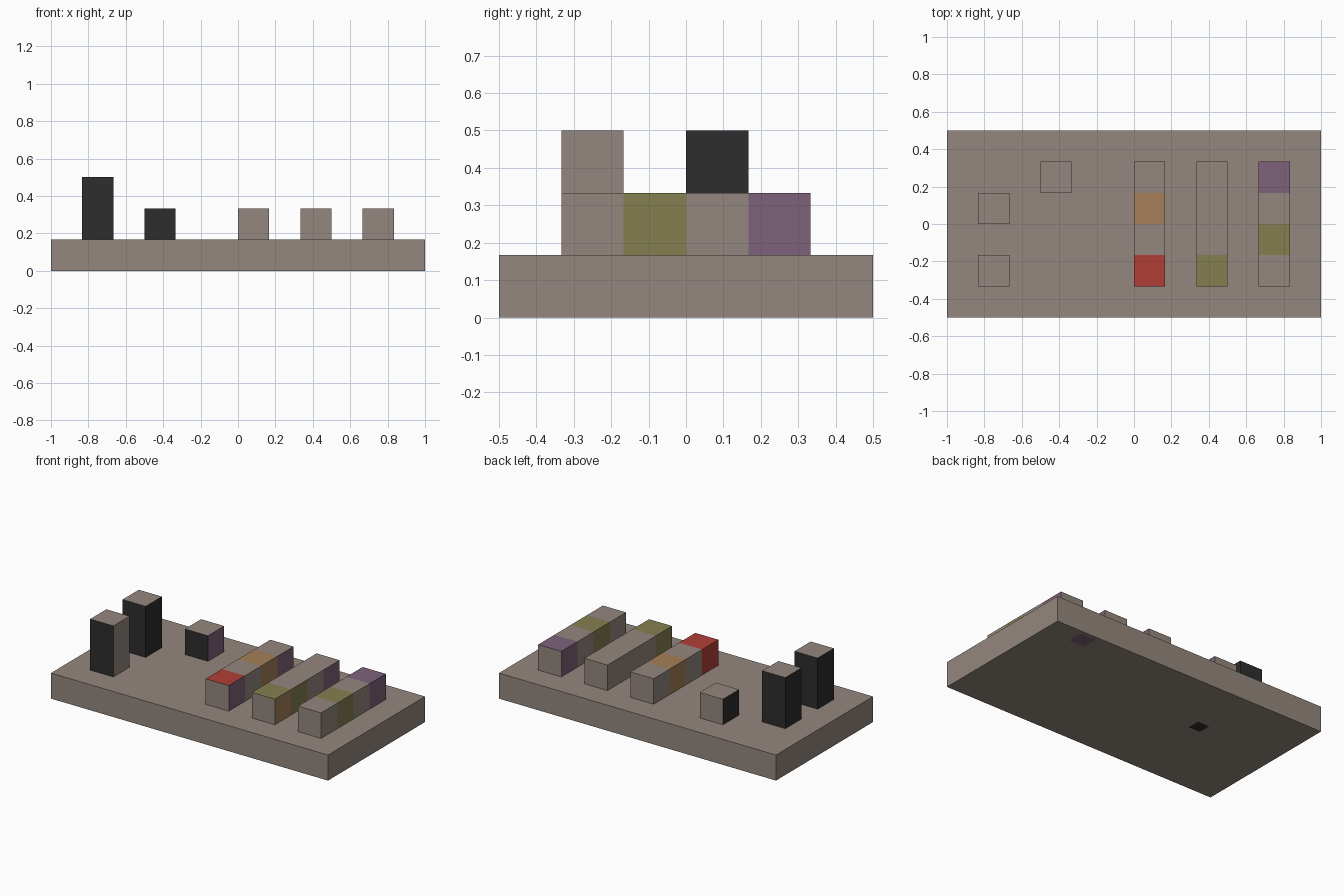
import bpy, bmesh
from mathutils import Vector

if "Cube" in bpy.data.objects:
    bpy.data.objects.remove(bpy.data.objects["Cube"])

U = 1 / 6  # block module


def material(name, rgb):
    """Flat colour given as 0-255 sRGB, stored linear."""
    lin = [((c / 255 + 0.055) / 1.055) ** 2.4 for c in rgb]
    m = bpy.data.materials.new(name)
    m.diffuse_color = (*lin, 1)
    m.use_nodes = True
    m.node_tree.nodes["Principled BSDF"].inputs["Base Color"].default_value = m.diffuse_color
    return m


NAMES = ["taupe", "black", "red", "orange", "olive", "purple"]
MATS = [material(n, c) for n, c in zip(NAMES, [
    (148, 135, 126), (45, 45, 45), (178, 62, 55),
    (165, 127, 88), (131, 127, 79), (126, 98, 122)])]


def side(n):
    """Name of the direction a face points in."""
    if abs(n.z) > 0.5:
        return "top" if n.z > 0 else "bottom"
    if abs(n.x) > 0.5:
        return "right" if n.x > 0 else "left"
    return "back" if n.y > 0 else "front"


def box(name, lo, hi, colour, xcuts=(), ycuts=()):
    """Box from corner to corner, cut along x / y, coloured by colour(side, centre)."""
    lo, hi = Vector(lo), Vector(hi)
    bm = bmesh.new()
    bmesh.ops.create_cube(bm, size=1)
    for v in bm.verts:
        v.co = Vector(((v.co[i] + 0.5) * (hi[i] - lo[i]) + lo[i] for i in range(3)))
    for axis, cuts in ((Vector((1, 0, 0)), xcuts), (Vector((0, 1, 0)), ycuts)):
        for c in cuts:
            bmesh.ops.bisect_plane(bm, geom=bm.verts[:] + bm.edges[:] + bm.faces[:],
                                   plane_co=axis * c, plane_no=axis)
    bm.normal_update()
    for f in bm.faces:
        f.material_index = NAMES.index(colour(side(f.normal), f.calc_center_median()))
    me = bpy.data.meshes.new(name)
    bm.to_mesh(me)
    bm.free()
    for m in MATS:
        me.materials.append(m)
    ob = bpy.data.objects.new(name, me)
    bpy.context.collection.objects.link(ob)
    return ob


# Base slab with two small coloured patches on the underside
PATCHES = [("purple", 0.745, 0.425, 0.055), ("black", -0.42, 0.086, 0.042)]


def base_colour(s, c):
    if s == "bottom":
        for name, x, y, r in PATCHES:
            if abs(c.x - x) < r and abs(c.y - y) < r:
                return name
    return "taupe"


box("base_slab", (-1, -0.5, 0), (1, 0.5, U), base_colour,
    [x + s * r for _, x, y, r in PATCHES for s in (-1, 1)],
    [y + s * r for _, x, y, r in PATCHES for s in (-1, 1)])

# Posts: x, y of the low corner, height, and the colour of each side
BLACK = dict(front="black", left="black", back="black", right="black")
for name, x, y, h, cols in [
        ("front_post", -5 * U, -2 * U, 2 * U, {**BLACK, "right": "taupe"}),
        ("rear_post", -5 * U, 0, 2 * U, BLACK),
        ("short_block", -3 * U, U, U, {**BLACK, "right": "purple", "back": "taupe"})]:
    box(name, (x, y, U), (x + U, y + U, U + h),
        lambda s, c, cols=cols: cols.get(s, "taupe"))

# Long bars: four cells each from front to back, coloured per side
T = "taupe"
BARS = [
    ("inner_bar", 0, dict(top=["red", T, "orange", T], left=["red", T, "orange", T],
                          right=["purple", T, "orange", "purple"])),
    ("middle_bar", 2 * U, dict(top=["olive", T, T, T], left=["olive", T, T, T],
                               right=["orange", "olive", T, "purple"])),
    ("outer_bar", 4 * U, dict(top=[T, "olive", T, "purple"], left=[T, "olive", T, "purple"],
                              right=[T, "olive", T, "purple"]))]
for name, x, cols in BARS:
    def bar_colour(s, c, cols=cols):
        return cols[s][int((c.y + 2 * U) / U)] if s in cols else T
    box(name, (x, -2 * U, U), (x + U, 2 * U, 2 * U), bar_colour, ycuts=(-U, 0, U))
